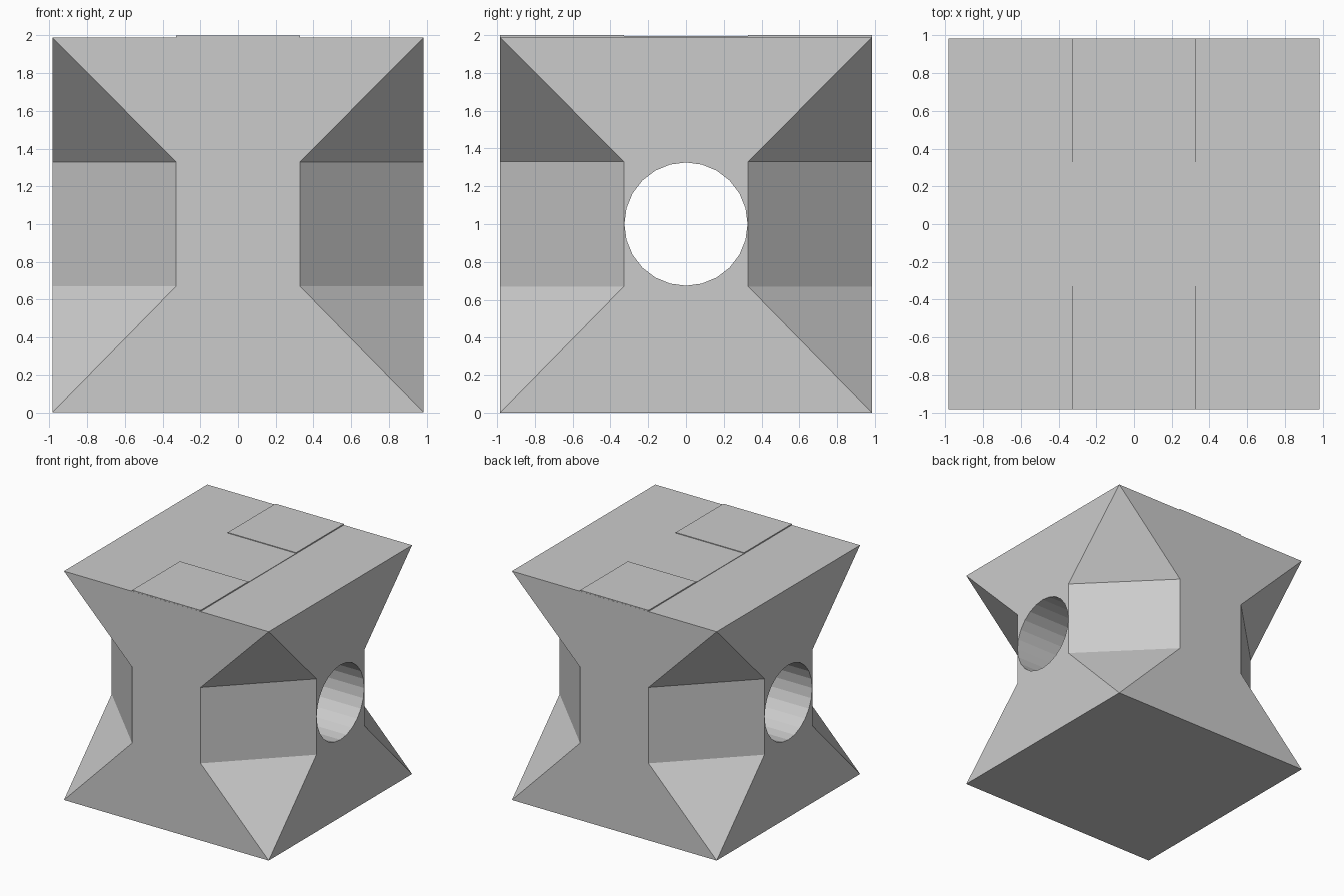
import bpy, bmesh
from math import pi
from mathutils import Matrix, Vector

if "Cube" in bpy.data.objects:
    bpy.data.objects.remove(bpy.data.objects["Cube"])

S = 0.985          # half width of the block
W = 0.329          # half width of the waist
TOP = 1.99
Z1, Z2 = 0.67, 1.33


def new_object(name, bm):
    bmesh.ops.recalc_face_normals(bm, faces=bm.faces[:])
    mesh = bpy.data.meshes.new(name)
    bm.to_mesh(mesh)
    bm.free()
    obj = bpy.data.objects.new(name, mesh)
    bpy.context.collection.objects.link(obj)
    return obj


# Block with its four vertical edges notched to a flat-chamfered waist
bm = bmesh.new()
sides = []
for i in range(4):
    rot = Matrix.Rotation(i * pi / 2, 4, 'Z')
    pts = [(-S, -S, 0), (-W, -S, Z1), (-W, -S, Z2), (-S, -S, TOP),
           (W, -S, Z1), (W, -S, Z2)]
    sides.append([bm.verts.new(rot @ Vector(p)) for p in pts])
for i in range(4):
    lo, l1, l2, hi, r1, r2 = sides[i]
    nlo, n1, n2, nhi = sides[(i + 1) % 4][:4]
    bm.faces.new((lo, nlo, r1, l1))       # side face, lower flare
    bm.faces.new((l1, r1, r2, l2))        # side face, waist
    bm.faces.new((l2, r2, nhi, hi))       # side face, upper flare
    bm.faces.new((r1, nlo, n1))           # lower notch slope
    bm.faces.new((r1, n1, n2, r2))        # chamfer
    bm.faces.new((r2, n2, nhi))           # upper notch slope
bm.faces.new([s[0] for s in sides])
bm.faces.new([s[3] for s in sides])
bmesh.ops.dissolve_limit(bm, angle_limit=0.01, verts=bm.verts[:], edges=bm.edges[:])
body = new_object("notched_block", bm)

# Round hole running through from left to right
bm = bmesh.new()
bmesh.ops.create_cone(bm, cap_ends=True, segments=24, radius1=0.326, radius2=0.326,
                      depth=3, matrix=Matrix.Translation((0, 0, 1)) @ Matrix.Rotation(pi / 2, 4, 'Y'))
cutter = new_object("hole_cutter", bm)
cutter.hide_render = True
cutter.hide_set(True)
mod = body.modifiers.new("hole", 'BOOLEAN')
mod.operation = 'DIFFERENCE'
mod.solver = 'EXACT'
mod.object = cutter


# Slightly raised plates along the middle of the top
def plate(name, y0, y1, z):
    bm = bmesh.new()
    bmesh.ops.create_cube(bm, size=1, matrix=Matrix.Translation((0, (y0 + y1) / 2, (z + 1.985) / 2))
                          @ Matrix.Diagonal((2 * W, y1 - y0, z - 1.985, 1)))
    return new_object(name, bm)


plate("top_plate_front", -0.984, -W, 2.0)
plate("top_plate_middle", -W, W, 1.994)
plate("top_plate_back", W, 0.984, 2.0)
